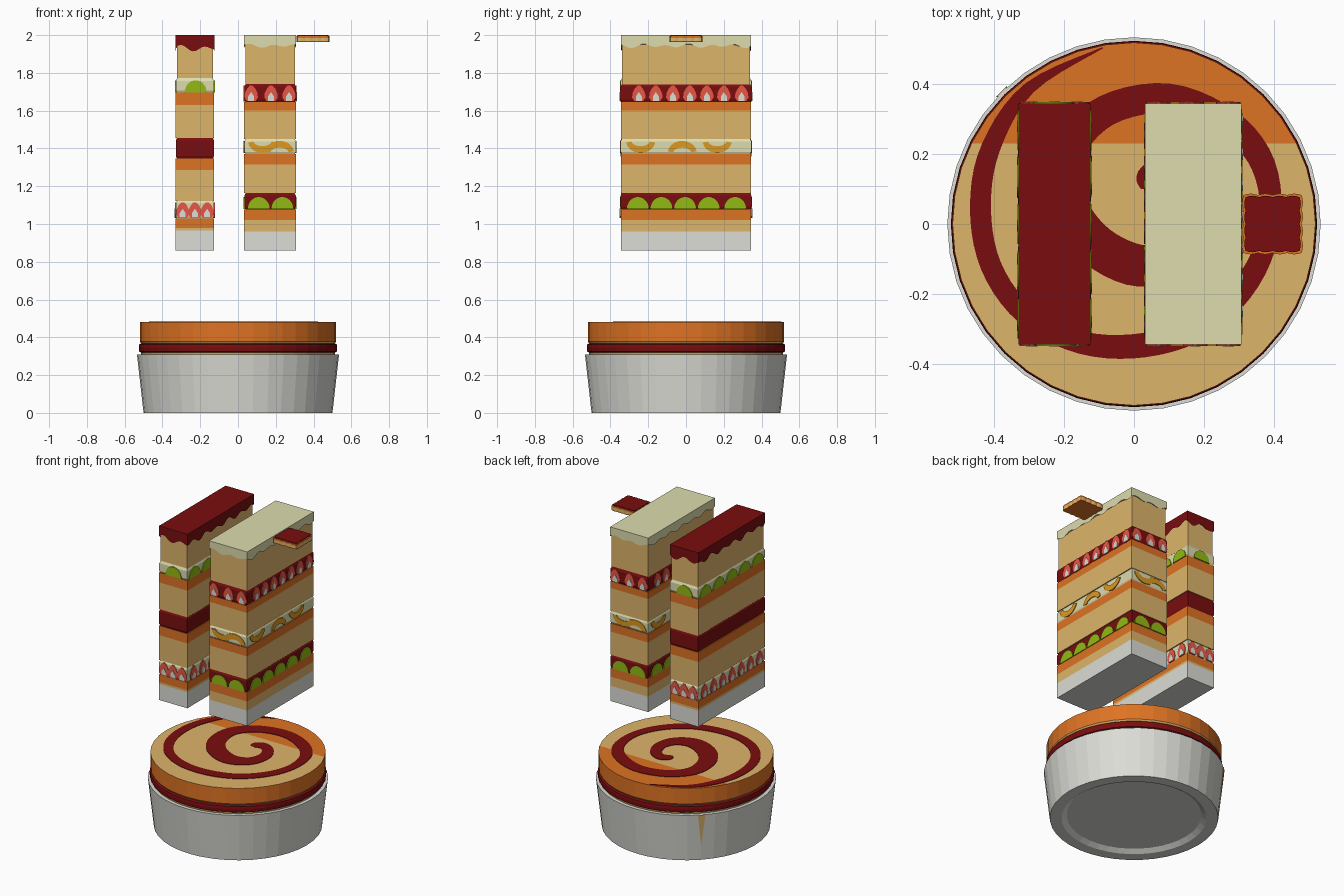
import bpy, bmesh, math
from mathutils import Vector

if "Cube" in bpy.data.objects:
    bpy.data.objects.remove(bpy.data.objects["Cube"])

def lin(c):
    c /= 255
    return c / 12.92 if c <= 0.04045 else ((c + 0.055) / 1.055) ** 2.4

MATS = {}
for name, rgb in {"tan": (222, 181, 107), "orange": (222, 115, 36), "dark red": (122, 13, 15),
                  "cream": (222, 220, 175), "grey": (220, 221, 214), "green": (148, 186, 20),
                  "berry red": (232, 88, 70), "gold": (222, 152, 32)}.items():
    m = bpy.data.materials.new(name)
    m.diffuse_color = (*[lin(c) for c in rgb], 1)
    m.use_nodes = True
    m.node_tree.nodes["Principled BSDF"].inputs["Base Color"].default_value = m.diffuse_color
    MATS[name] = m

def finish(name, bm, mats):
    bmesh.ops.recalc_face_normals(bm, faces=bm.faces)
    me = bpy.data.meshes.new(name)
    bm.to_mesh(me)
    bm.free()
    for m in mats:
        me.materials.append(MATS[m])
    ob = bpy.data.objects.new(name, me)
    bpy.context.collection.objects.link(ob)
    return ob

def rings(name, loops, colours):
    """Bridge a stack of equal point loops, one colour per band, capped at both ends."""
    bm = bmesh.new()
    mats = list(dict.fromkeys(colours))
    vs = [[bm.verts.new(p) for p in loop] for loop in loops]
    n = len(vs[0])
    for k, col in enumerate(colours):
        for i in range(n):
            j = (i + 1) % n
            f = bm.faces.new((vs[k][i], vs[k][j], vs[k + 1][j], vs[k + 1][i]))
            f.material_index = mats.index(col)
    bm.faces.new(vs[0][::-1]).material_index = mats.index(colours[0])
    bm.faces.new(vs[-1]).material_index = mats.index(colours[-1])
    return bm, mats

def lathe(name, profile, colours, n=40):
    loops = [[(r * math.cos(2 * math.pi * i / n), r * math.sin(2 * math.pi * i / n), z)
              for i in range(n)] for r, z in profile]
    return rings(name, loops, colours)

def stack(name, cx, hx, hy, levels, colours):
    """Box built from (z, inset) levels."""
    loops = [[(cx + sx * (hx - d), sy * (hy - d), z) for sx, sy in ((-1, -1), (1, -1), (1, 1), (-1, 1))]
             for z, d in levels]
    return finish(name, *rings(name, loops, colours))

def plate(bm, pts, o, u, n, depth, mi=0):
    """Extruded outline on a wall: o origin, u sideways, n outward, z up."""
    a = [bm.verts.new(o + u * x + Vector((0, 0, z)) + n * depth) for x, z in pts]
    b = [bm.verts.new(o + u * x + Vector((0, 0, z)) - n * 0.004) for x, z in pts]
    fs = [bm.faces.new(a)]
    for i in range(len(a)):
        j = (i + 1) % len(a)
        fs.append(bm.faces.new((a[i], b[i], b[j], a[j])))
    for f in fs:
        f.material_index = mi

# ---- round base: cup, filling, cake ----
finish("cup", *lathe("cup", [(0.40, 0.02), (0.43, 0.0), (0.50, 0.0), (0.535, 0.31), (0.50, 0.31)], ["grey"] * 4))
finish("base_lower_crumb", *lathe("c", [(0.51, 0.30), (0.515, 0.32)], ["tan"]))
finish("base_filling", *lathe("f", [(0.505, 0.315), (0.523, 0.325), (0.525, 0.345), (0.523, 0.362),
                                    (0.505, 0.372)], ["dark red"] * 4))
bm, mats = lathe("cake", [(0.51, 0.365), (0.52, 0.378), (0.52, 0.48)], ["tan", "orange"])
bmesh.ops.bisect_plane(bm, geom=bm.verts[:] + bm.edges[:] + bm.faces[:], plane_co=(0, 0.23, 0), plane_no=(0, 1, 0))
for f in bm.faces:  # front part of the top is tan
    c = f.calc_center_median()
    if c.z > 0.479 and c.y < 0.23:
        f.material_index = 0
finish("base_cake", bm, mats)

# drip down the back of the cup
bm = bmesh.new()
d = Vector((-0.7071, 0.7071, 0))
t = Vector((0.7071, 0.7071, 0))
va = [bm.verts.new(d * 0.537 + t * s + Vector((0, 0, 0.308))) for s in (-0.022, 0.022)]
vb = bm.verts.new(d * 0.514 + Vector((0, 0, 0.1)))
vc = bm.verts.new(d * 0.52 + Vector((0, 0, 0.308)))
for tri in ((va[0], va[1], vb), (va[1], va[0], vc), (va[0], vb, vc), (vb, va[1], vc)):
    bm.faces.new(tri)
finish("cup_drip", bm, ["tan"])

# ---- spiral on the base: x, y, width ----
path = [(-.09, .505, .004), (-.30, .39, .035), (-.41, .22, .055), (-.44, .05, .06), (-.41, -.12, .06),
        (-.31, -.26, .06), (-.15, -.34, .065), (.03, -.347, .07), (.20, -.29, .07), (.33, -.16, .065),
        (.39, 0, .06), (.37, .17, .07), (.27, .29, .08), (.10, .36, .085), (-.08, .325, .09),
        (-.19, .21, .10), (-.19, .06, .11), (-.11, -.06, .12), (.02, -.12, .12), (.13, -.08, .10),
        (.17, .02, .08), (.14, .11, .07), (.08, .15, .07), (.04, .13, .07), (.035, .10, .03)]
P = [Vector(p) for p in path]
fine = []
for i in range(len(P) - 1):
    a, b, c, e = P[max(i - 1, 0)], P[i], P[i + 1], P[min(i + 2, len(P) - 1)]
    for k in range(5):
        s = k / 5
        fine.append(0.5 * (2 * b + (c - a) * s + (2 * a - 5 * b + 4 * c - e) * s * s + (3 * b - a - 3 * c + e) * s ** 3))
fine.append(P[-1])
bm = bmesh.new()
prev = None
for i, p in enumerate(fine):
    q = (fine[min(i + 1, len(fine) - 1)] - fine[max(i - 1, 0)]).xy.normalized()
    side = Vector((-q.y, q.x)) * p.z / 2
    cur = [bm.verts.new((p.x + s * side.x, p.y + s * side.y, z)) for s, z in ((-1, .479), (-1, .483), (1, .483), (1, .479))]
    if prev:
        for k in range(3):
            bm.faces.new((prev[k], prev[k + 1], cur[k + 1], cur[k]))
    prev = cur
finish("base_spiral", bm, ["dark red"])

# ---- fruit outlines ----
def arc(r, a0, a1, n, sx=1, sz=1):
    return [(sx * r * math.cos(math.radians(a0 + (a1 - a0) * i / n)),
             sz * r * math.sin(math.radians(a0 + (a1 - a0) * i / n))) for i in range(n + 1)]

BERRY = [(-.022, 0), (.022, 0), (.035, .02), (.034, .042), (.022, .068), (.007, .084), (-.007, .084),
         (-.022, .068), (-.034, .042), (-.035, .02)]
CORE = [(-.016, .001), (.016, .001), (.016, .026), (0, .05), (-.016, .026)]
KIWI = arc(0.058, 0, 180, 14, 1, 1.1)
SLICE = arc(0.078, 10, 170, 10, 1, .85) + arc(0.05, 170, 10, 10, 1, .6)

def fruits(name, kind, cx, hx, hy, z0, z1, long_pos, short_pos):
    """Repeat a fruit on all four walls of a filling."""
    bm = bmesh.new()
    walls = [((cx, -hy), (1, 0), (0, -1), short_pos), ((cx, hy), (-1, 0), (0, 1), short_pos),
             ((cx + hx, 0), (0, 1), (1, 0), long_pos), ((cx - hx, 0), (0, -1), (-1, 0), long_pos)]
    for o, u, n, pos in walls:
        o, u, n = Vector((*o, z0 + 0.004)), Vector((*u, 0)), Vector((*n, 0))
        for i, x in enumerate(pos):
            at = o + u * x
            if kind == "berry":
                plate(bm, BERRY, at, u, n, 0.003)
                plate(bm, CORE, at, u, n, 0.005, 1)
            elif kind == "kiwi":
                plate(bm, KIWI, at, u, n, 0.004)
            else:
                flip = i % 2 == 0
                plate(bm, [(a, .068 - b if flip else b) for a, b in SLICE], at, u, n, 0.004)
    finish(name, bm, {"berry": ["berry red", "grey"], "kiwi": ["green"], "slice": ["gold"]}[kind])

def filling(name, cx, hx, z0, z1, col):
    stack(name, cx, hx, 0.347, [(z0, .008), (z0 + .015, .001), (z1 - .015, .001), (z1, .008)], [col] * 3)

def icing(name, cx, hx, hy, low, amp, col):
    """Cap with a wavy dripping lower edge."""
    pts = []
    for (x0, y0), (x1, y1) in zip(((-1, -1), (1, -1), (1, 1), (-1, 1)), ((1, -1), (1, 1), (-1, 1), (-1, -1))):
        n = 16 if y0 == y1 else 36
        pts += [((x0 + (x1 - x0) * i / n) * hx, (y0 + (y1 - y0) * i / n) * hy) for i in range(n)]
    wave, s = [], 0
    for i, p in enumerate(pts):
        wave.append(low + amp * (math.sin(s * 52) + 0.5 * math.sin(s * 31 + 1)) / 1.5)
        q = pts[(i + 1) % len(pts)]
        s += math.hypot(q[0] - p[0], q[1] - p[1])
    k = 0.93
    loops = [[(cx + x * k, y * k, 1.95) for x, y in pts], [(cx + x, y, w) for (x, y), w in zip(pts, wave)],
             [(cx + x, y, 2.0) for x, y in pts]]
    finish(name, *rings(name, loops, [col] * 2))

# ---- wide slice ----
cx, hx, hy = 0.17, 0.137, 0.344
stack("wide_cake_bottom", cx, hx, hy, [(.86, 0), (.96, 0), (1.02, 0), (1.078, 0)], ["grey", "tan", "orange"])
stack("wide_cake_low", cx, hx, hy, [(1.163, 0), (1.315, 0), (1.37, 0)], ["tan", "orange"])
stack("wide_cake_high", cx, hx, hy, [(1.45, 0), (1.60, 0), (1.645, 0)], ["tan", "orange"])
stack("wide_cake_top", cx, hx - .006, hy - .005, [(1.738, 0), (1.97, 0)], ["tan"])
filling("wide_kiwi_filling", cx, hx, 1.075, 1.165, "dark red")
filling("wide_slice_filling", cx, hx, 1.367, 1.453, "cream")
filling("wide_berry_filling", cx, hx, 1.643, 1.742, "dark red")
fruits("wide_kiwis", "kiwi", cx, hx, .346, 1.075, 1.16, (-.255, -.13, -.005, .12, .26), (-.06, .065))
fruits("wide_fruit_slices", "slice", cx, hx, .346, 1.370, 1.45, (-.24, -.02, .165), (-.04, .05))
fruits("wide_berries", "berry", cx, hx, .346, 1.645, 1.74, (-.25, -.16, -.07, .02, .11, .2, .295), (-.1, .005, .1))
icing("wide_icing", cx, hx + .001, hy + .001, 1.943, .012, "cream")

# ---- narrow slice ----
cx, hx = -0.228, 0.102
stack("narrow_cake_bottom", cx, hx, hy, [(.86, 0), (.965, 0), (.978, 0), (1.028, 0)], ["grey", "tan", "orange"])
stack("narrow_cake_low", cx, hx, hy, [(1.122, 0), (1.285, 0), (1.347, 0)], ["tan", "orange"])
stack("narrow_cake_high", cx, hx, hy, [(1.455, 0), (1.63, 0), (1.695, 0)], ["tan", "orange"])
stack("narrow_cake_top", cx, hx - .006, hy - .005, [(1.768, 0), (1.97, 0)], ["tan"])
filling("narrow_berry_filling", cx, hx, 1.025, 1.125, "cream")
filling("narrow_jam_filling", cx, hx, 1.344, 1.458, "dark red")
filling("narrow_kiwi_filling", cx, hx, 1.692, 1.772, "cream")
fruits("narrow_berries", "berry", cx, hx, .346, 1.027, 1.12, (-.28, -.185, -.09, .005, .1, .195, .29), (-.065, .0, .065))
fruits("narrow_kiwis", "kiwi", cx, hx, .346, 1.693, 1.77, (-.27, -.135, 0, .135, .27), (.004,))
icing("narrow_icing", cx, hx + .001, hy + .001, 1.93, .018, "dark red")

# ---- scalloped biscuit on the side of the wide slice ----
def scallop(h, z):
    out = []
    for k in range(4):
        c, s = ((1, 0), (0, 1), (-1, 0), (0, -1))[k]
        for i in range(24):
            x, y = -h + 2 * h * i / 24, -h - .004 * abs(math.sin(math.pi * i / 24 * 4))
            out.append((.397 + c * x - s * y, s * x + c * y, z))
    return out
finish("biscuit", *rings("b", [scallop(.083, 1.963), scallop(.083, 1.968), scallop(.083, 1.985), scallop(.083, 1.995)],
                         ["orange", "tan", "orange"]))
finish("biscuit_jam", *rings("j", [scallop(.077, 1.99), scallop(.077, 2.0)], ["dark red"]))
